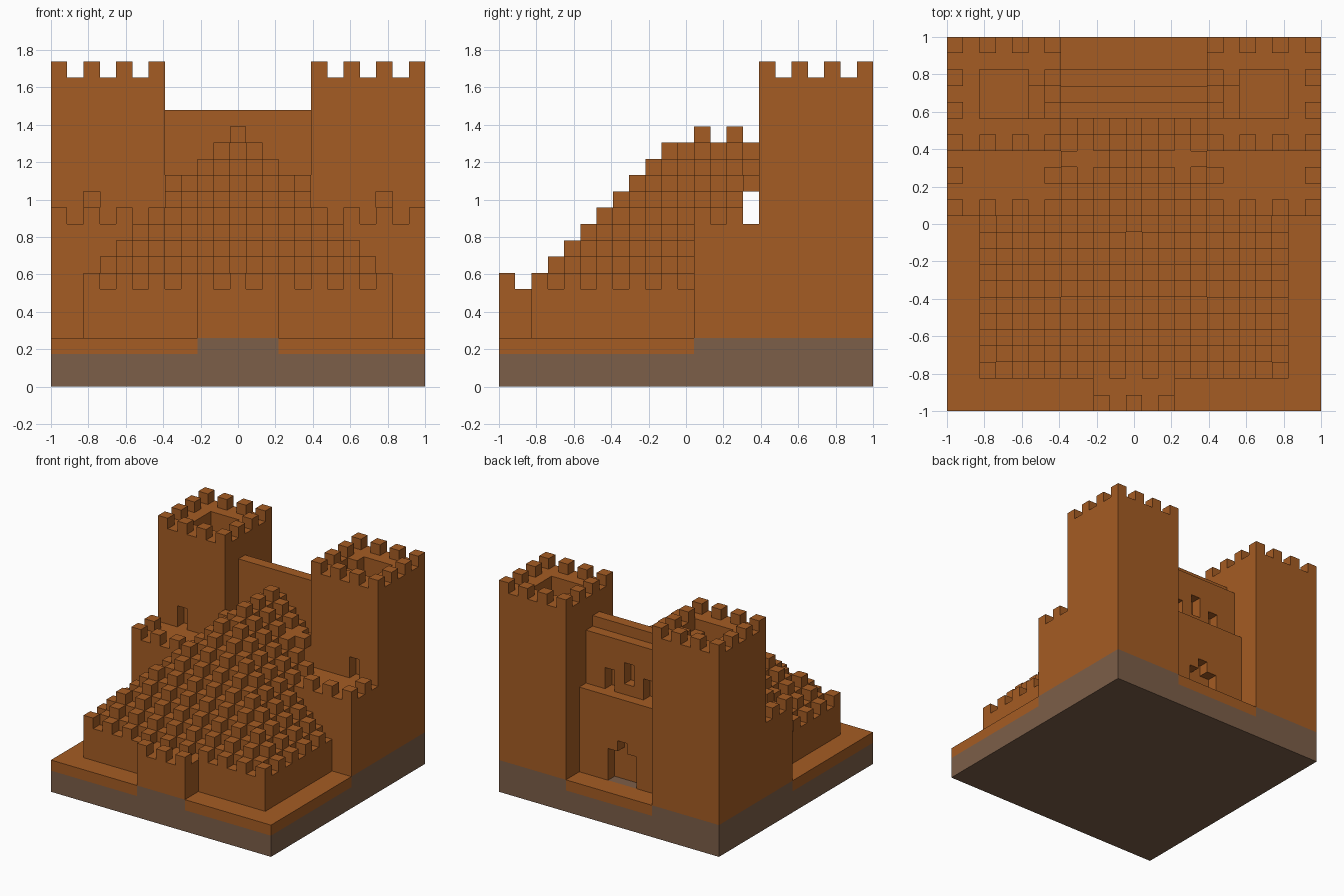
import bpy
import bmesh
from mathutils import Vector

N = 23                 # blocks along each side
U = 2.0 / N            # block size

cube = bpy.data.objects.get("Cube")
if cube:
    bpy.data.objects.remove(cube, do_unlink=True)


def material(name, rgb):
    m = bpy.data.materials.new(name)
    m.use_nodes = True
    col = (*rgb, 1.0)
    m.diffuse_color = col
    bsdf = next(n for n in m.node_tree.nodes if n.type == 'BSDF_PRINCIPLED')
    bsdf.inputs["Base Color"].default_value = col
    bsdf.inputs["Roughness"].default_value = 0.9
    return m


clay = material("clay_orange", (0.376, 0.107, 0.017))
stone = material("stone_brown", (0.202, 0.112, 0.065))


def block(x0, x1, y0, y1, z0, z1):
    """Set of unit blocks filling a box."""
    return {(x, y, z) for x in range(x0, x1) for y in range(y0, y1) for z in range(z0, z1)}


def mirror(cells):
    return {(N - 1 - x, y, z) for x, y, z in cells}


parts = {}

# Footings: full slab, raised under the walls and the gatehouse
court = block(7, 16, 21, N, 2, 3)
footing = block(0, N, 0, N, 0, 2) | (block(0, N, 12, N, 2, 3) - court) | block(9, 14, 0, 2, 2, 3)
parts["stone_footing"] = (footing, stone)
parts["ground_terrace"] = (block(0, N, 0, N, 2, 3) - footing, clay)

# Corner tower with battlements, sunken roof, stair recess and doorway
tower = block(0, 7, 16, N, 3, 19)
for x in range(0, 7, 2):
    for y in range(16, N, 2):
        if x in (0, 6) or y in (16, 22):
            tower.add((x, y, 19))
tower -= block(2, 5, 18, 21, 17, 19)
tower -= block(5, 6, 18, 20, 18, 19)
tower -= block(2, 3, 16, 17, 10, 12)
parts["right_tower"] = (tower, clay)
parts["left_tower"] = (mirror(tower), clay)

# Side wing with a crenellated wall walk
wing = block(0, 7, 12, 16, 3, 10)
wing |= {(x, 12, 10) for x in range(0, 7, 2)} | {(0, 14, 10)}
parts["right_wing"] = (wing, clay)
parts["left_wing"] = (mirror(wing), clay)

# Stepped roof: nested terraces, each with its own battlements
roof = set()
for x in range(2, 21):
    for y in range(2, 18):
        if y >= 16 and not 7 <= x < 16:
            continue
        side, front = min(x - 2, 20 - x), y - 2
        height = 6 + min(side, front)
        along = y if side <= front else x
        if side == front and side == 0:
            along = 0
        if along % 2 == 0:
            height += 1
        roof |= block(x, x + 1, y, y + 1, 3, height)
# Passage behind the roof, bridged over in the middle
roof -= block(0, N, 15, 16, 10, 12)
roof |= block(7, 16, 15, 16, 12, 13)
roof -= wing | mirror(wing)
parts["stepped_roof"] = (roof, clay)

# Front gatehouse
gate = block(9, 14, 0, 2, 3, 6) | {(x, 0, 6) for x in (9, 11, 13)}
parts["front_gatehouse"] = (gate, clay)

# Rear keep: three receding walls, arched doorway and windows
keep = block(7, 16, 18, 19, 3, 17) | block(7, 16, 19, 20, 3, 16) | block(7, 16, 20, 21, 3, 11)
keep -= block(10, 13, 20, 21, 3, 6) | block(11, 12, 20, 21, 6, 7)
for x, z in ((9, 11), (11, 12), (13, 11)):
    keep -= block(x, x + 1, 19, 20, z, z + 2)
parts["rear_keep"] = (keep, clay)

solid = set().union(*(cells for cells, _ in parts.values()))


def build(name, cells, mat):
    """Skin the blocks, leaving out faces buried against any other block."""
    bm = bmesh.new()
    verts = {}

    def corner(p):
        if p not in verts:
            verts[p] = bm.verts.new(Vector(p) * U - Vector((1, 1, 0)))
        return verts[p]

    for c in sorted(cells):
        for axis in range(3):
            a, b = (axis + 1) % 3, (axis + 2) % 3
            for far in (0, 1):
                near = list(c)
                near[axis] += 2 * far - 1
                if tuple(near) in solid:
                    continue
                loop = []
                for da, db in ((0, 0), (1, 0), (1, 1), (0, 1)):
                    p = list(c)
                    p[axis] += far
                    p[a] += da
                    p[b] += db
                    loop.append(corner(tuple(p)))
                bm.faces.new(loop if far else loop[::-1])
    # Merge flat runs of squares into clean large faces
    bmesh.ops.dissolve_limit(bm, angle_limit=0.01, verts=bm.verts, edges=bm.edges)
    mesh = bpy.data.meshes.new(name)
    bm.to_mesh(mesh)
    bm.free()
    mesh.materials.append(mat)
    bpy.context.scene.collection.objects.link(bpy.data.objects.new(name, mesh))


for part_name, (part_cells, part_mat) in parts.items():
    build(part_name, part_cells, part_mat)
